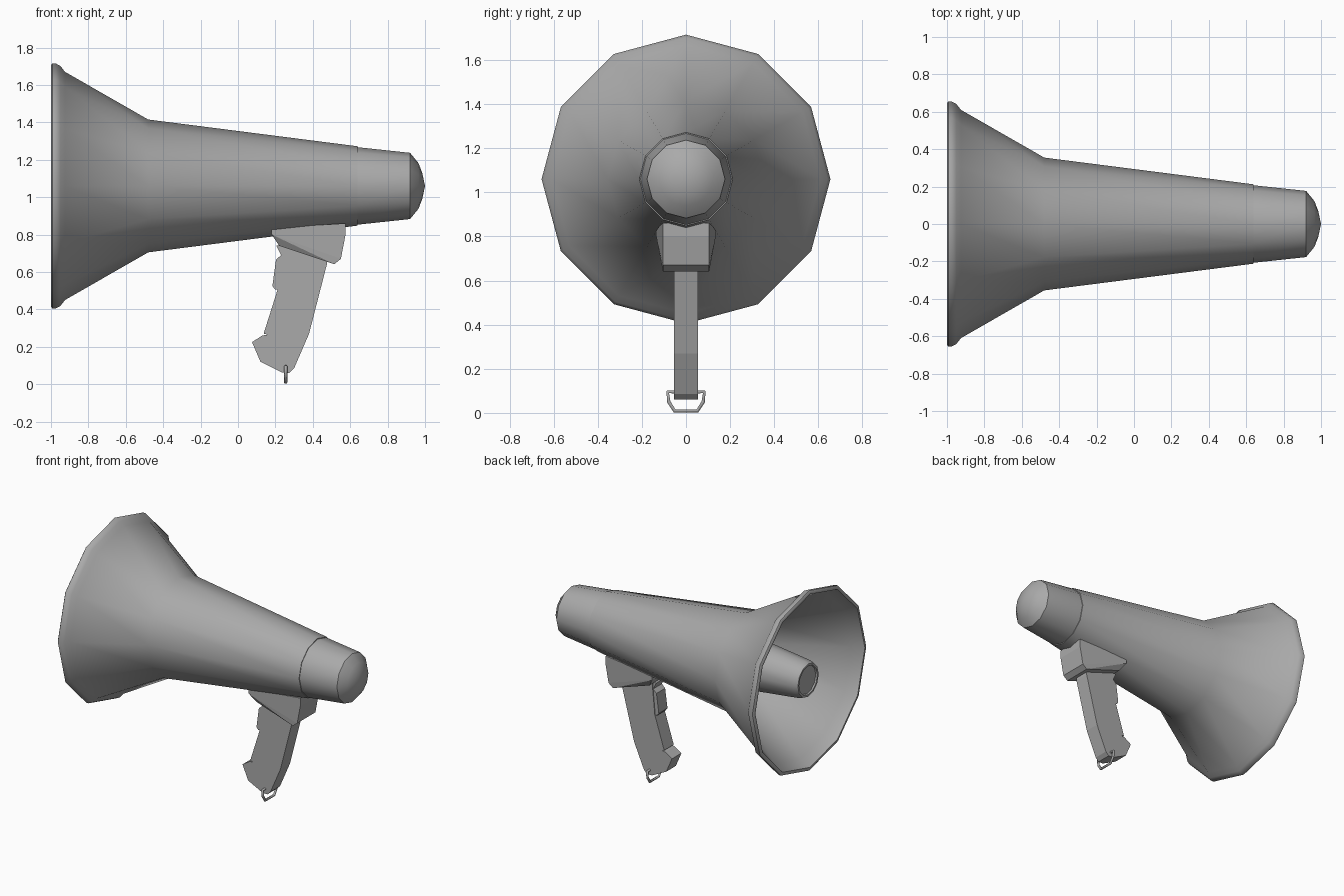
import bpy, bmesh, math

cube = bpy.data.objects.get("Cube")
if cube:
    bpy.data.objects.remove(cube)

AXIS_Z = 1.06
SIDES = 12

grey = bpy.data.materials.new("mid grey")
grey.use_nodes = True
grey.diffuse_color = (0.4, 0.4, 0.4, 1)
grey.node_tree.nodes["Principled BSDF"].inputs["Base Color"].default_value = (0.4, 0.4, 0.4, 1)


def finish(name, bm, angle=None):
    """Turn a bmesh into a named, coloured object."""
    bmesh.ops.recalc_face_normals(bm, faces=bm.faces)
    mesh = bpy.data.meshes.new(name)
    bm.to_mesh(mesh)
    bm.free()
    mesh.materials.append(grey)
    ob = bpy.data.objects.new(name, mesh)
    bpy.context.collection.objects.link(ob)
    if angle:
        bpy.ops.object.select_all(action='DESELECT')
        ob.select_set(True)
        bpy.context.view_layer.objects.active = ob
        bpy.ops.object.shade_smooth_by_angle(angle=math.radians(angle))
    return ob


def lathe(name, profile, angle=40):
    """Revolve (x, radius) points about the horn axis, a corner at the top."""
    bm = bmesh.new()
    rings = []
    for x, r in profile:
        if r == 0:
            rings.append([bm.verts.new((x, 0, AXIS_Z))] * SIDES)
            continue
        turns = [2 * math.pi * i / SIDES for i in range(SIDES)]
        rings.append([bm.verts.new((x, r * math.sin(t), AXIS_Z + r * math.cos(t))) for t in turns])
    for a, b in zip(rings, rings[1:]):
        for i in range(SIDES):
            j = (i + 1) % SIDES
            corners = list(dict.fromkeys((a[i], a[j], b[j], b[i])))
            bm.faces.new(corners)
    return finish(name, bm, angle)


def slab(name, outline, half_width):
    """Extrude an (x, z) outline across y."""
    bm = bmesh.new()
    face = bm.faces.new([bm.verts.new((x, -half_width, z)) for x, z in outline])
    out = bmesh.ops.extrude_face_region(bm, geom=[face])
    moved = [g for g in out["geom"] if isinstance(g, bmesh.types.BMVert)]
    bmesh.ops.translate(bm, verts=moved, vec=(0, 2 * half_width, 0))
    return finish(name, bm)


# Horn shell: outer wall, rolled lip, then the inner wall back to the throat
lathe("horn", [
    (0.64, 0.0), (0.64, 0.212), (-0.48, 0.355), (-0.925, 0.61), (-0.95, 0.642),
    (-0.975, 0.655), (-0.993, 0.655), (-1.0, 0.645), (-1.0, 0.63), (-0.97, 0.62),
    (-0.92, 0.59), (-0.47, 0.335), (0.55, 0.2), (0.55, 0.0)])

# Tail cap with its shallow dome
lathe("tail_cap", [(0.62, 0.0), (0.62, 0.207), (0.64, 0.207), (0.92, 0.177)])
lathe("tail_dome", [(0.92, 0.177), (0.965, 0.122), (0.985, 0.07), (1.0, 0.0)])

# Driver in the middle of the mouth
lathe("driver", [
    (0.5, 0.19), (-0.45, 0.185), (-0.96, 0.13), (-0.985, 0.12),
    (-0.985, 0.105), (-0.975, 0.1), (-0.975, 0.0)])

# Grip bracket: a block under the horn with a flared front
bm = bmesh.new()
for x, half, z in [(0.18, 0.135, 0.835), (0.18, 0.135, 0.80), (0.22, 0.105, 0.74),
                   (0.515, 0.105, 0.642), (0.55, 0.105, 0.67), (0.557, 0.105, 0.74),
                   (0.575, 0.105, 0.80), (0.575, 0.105, 0.86)]:
    for side in (-1, 1):
        bm.verts.new((x, side * half, z))
bmesh.ops.convex_hull(bm, input=bm.verts)
bmesh.ops.dissolve_limit(bm, angle_limit=0.02, verts=bm.verts, edges=bm.edges)
finish("grip_bracket", bm)

# Grip with a flared foot
slab("grip", [
    (0.23, 0.76), (0.23, 0.69), (0.225, 0.64), (0.213, 0.51), (0.137, 0.27),
    (0.16, 0.265), (0.13, 0.26), (0.075, 0.225), (0.12, 0.12), (0.235, 0.062),
    (0.275, 0.06), (0.3, 0.085), (0.38, 0.27), (0.475, 0.64), (0.475, 0.68)], 0.055)

# Trigger on the front of the grip
slab("trigger", [
    (0.24, 0.75), (0.205, 0.74), (0.23, 0.69), (0.203, 0.665),
    (0.184, 0.525), (0.198, 0.506), (0.24, 0.51)], 0.05)

# Wire strap loop under the foot
curve = bpy.data.curves.new("strap_loop", 'CURVE')
curve.dimensions = '3D'
curve.bevel_depth = 0.009
curve.bevel_resolution = 1
curve.use_fill_caps = True
half = [(0.04, 0.095), (0.083, 0.095), (0.078, 0.05), (0.052, 0.0095)]
points = half + [(-y, z) for y, z in reversed(half)]
spline = curve.splines.new('POLY')
spline.points.add(len(points) - 1)
for p, (y, z) in zip(spline.points, points):
    p.co = (0.255, y, z, 1)
curve.materials.append(grey)
bpy.context.collection.objects.link(bpy.data.objects.new("strap_loop", curve))
